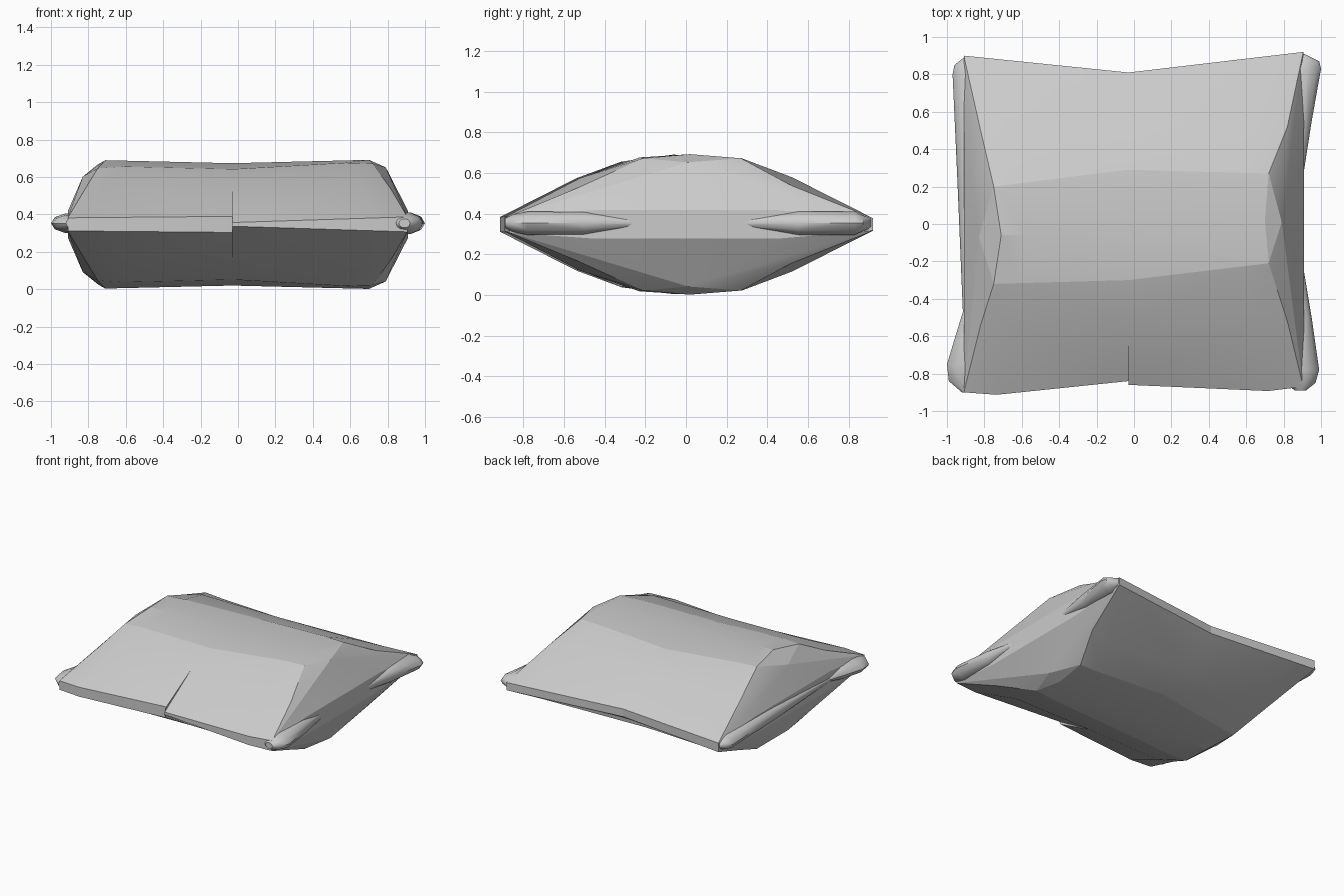
import bpy, bmesh, math
from mathutils import Vector

if "Cube" in bpy.data.objects:
    bpy.data.objects.remove(bpy.data.objects["Cube"], do_unlink=True)

MID_Z = 0.347  # height of the seam

fabric = bpy.data.materials.new("grey fabric")
fabric.use_nodes = True
grey = (0.6, 0.6, 0.6, 1)
fabric.diffuse_color = grey
fabric.node_tree.nodes["Principled BSDF"].inputs["Base Color"].default_value = grey


def finish(bm, name, angle):
    """Turn a bmesh into a shaded, coloured object."""
    bmesh.ops.remove_doubles(bm, verts=bm.verts, dist=0.0005)
    bmesh.ops.recalc_face_normals(bm, faces=bm.faces)
    mesh = bpy.data.meshes.new(name)
    bm.to_mesh(mesh)
    bm.free()
    mesh.materials.append(fabric)
    obj = bpy.data.objects.new(name, mesh)
    bpy.context.collection.objects.link(obj)
    bpy.ops.object.select_all(action="DESELECT")
    obj.select_set(True)
    bpy.context.view_layer.objects.active = obj
    bpy.ops.object.shade_smooth_by_angle(angle=math.radians(angle))


# Rows from front to back: right edge, middle, left edge as (x, y, height above
# the seam), then how far the panel swells near its ends in y and in height
rows = [
    ((-.91, -.90, .035), (-.03, -.84, .043), (.905, -.87, .04), -.025, 0),
    ((-.82, -.54, .185), (-.03, -.53, .22), (.82, -.52, .185), 0, .035),
    ((-.75, -.32, .30), (-.03, -.30, .295), (.72, -.21, .325), 0, .01),
    ((-.71, -.06, .343), (-.03, -.05, .327), (.70, .02, .345), 0, 0),
    ((-.75, .20, .32), (-.03, .29, .30), (.72, .27, .325), 0, .005),
    ((-.82, .50, .195), (-.03, .53, .22), (.82, .52, .19), 0, .035),
    ((-.91, .90, .035), (-.03, .81, .03), (.905, .92, .03), 0, 0),
]
seam_step = (-.03, -.86, .01)  # pinched seam beside the front split
hubs = {-1: (-.83, -.07, .255), 1: (.79, .01, .305)}

# Cushion body: two mirrored panels, pointed ends and a narrow edge band
bm = bmesh.new()


def face(*points):
    bm.faces.new([bm.verts.new(p) for p in points])


def place(p, up):
    return Vector((p[0], p[1], MID_Z + up * p[2]))


def half_row(row, side):
    """Middle, inner and end point of a row on one side."""
    mid = Vector(row[1])
    end = Vector(row[0] if side < 0 else row[2])
    if side > 0 and row is rows[0]:
        mid = Vector(seam_step)
    inner = mid.lerp(end, 0.8) + Vector((0, row[3], row[4]))
    return mid, inner, end


for side in (-1, 1):
    grid = [half_row(row, side) for row in rows]
    ends = [g[2] for g in grid]
    rim = [ends[0], (side * .91, -.45, .07), (side * .91, .45, .07), ends[-1]]
    for up in (-1, 1):
        for a, b in zip(grid, grid[1:]):
            for i in range(2):
                face(*[place(p, up) for p in (a[i], a[i + 1], b[i + 1], b[i])])
        # end facets fan out from one hub
        for line in (ends, rim):
            for a, b in zip(line, line[1:]):
                face(*[place(p, up) for p in (hubs[side], a, b)])
    # edge band around the front, end and back
    for line in (grid[0], rim, grid[-1]):
        for a, b in zip(line, line[1:]):
            face(place(a, 1), place(b, 1), place(b, -1), place(a, -1))

# close the split in the front seam
left, right = rows[0][1], seam_step
for up in (-1, 1):
    face(*[place(p, up) for p in (left, right, rows[1][1])])
face(place(left, 1), place(right, 1), place(right, -1), place(left, -1))
finish(bm, "cushion_body", 12)


# Rounded corner folds, swept along the ends
def corner_fold(name, side, stations):
    global bm
    bm = bmesh.new()
    steps = 10
    rings = []
    for y, x_out, half in stations:
        ring = []
        for k in range(steps):
            t = math.tau * k / steps
            x = .89 + (x_out - .89) * math.cos(t)
            ring.append(Vector((side * x, y, .353 + half * math.sin(t))))
        rings.append(ring)
    for a, b in zip(rings, rings[1:]):
        for k in range(steps):
            n = (k + 1) % steps
            face(a[k], a[n], b[n], b[k])
    face(*rings[0])
    face(*rings[-1])
    finish(bm, name, 40)


corner_fold("front_left_corner_fold", 1,
            [(-.23, .905, .02), (-.5, .95, .058), (-.78, .99, .06), (-.85, .97, .045), (-.89, .92, .025)])
corner_fold("back_left_corner_fold", 1,
            [(.26, .905, .02), (.55, .95, .06), (.83, 1, .06), (.87, .99, .04), (.91, .91, .025)])
corner_fold("front_right_corner_fold", -1,
            [(-.47, .915, .02), (-.6, .955, .05), (-.75, 1, .055), (-.84, .99, .045), (-.9, .92, .025)])
corner_fold("back_right_corner_fold", -1,
            [(-.47, .915, .02), (.25, .945, .055), (.8, .97, .055), (.85, .96, .04), (.89, .91, .025)])
